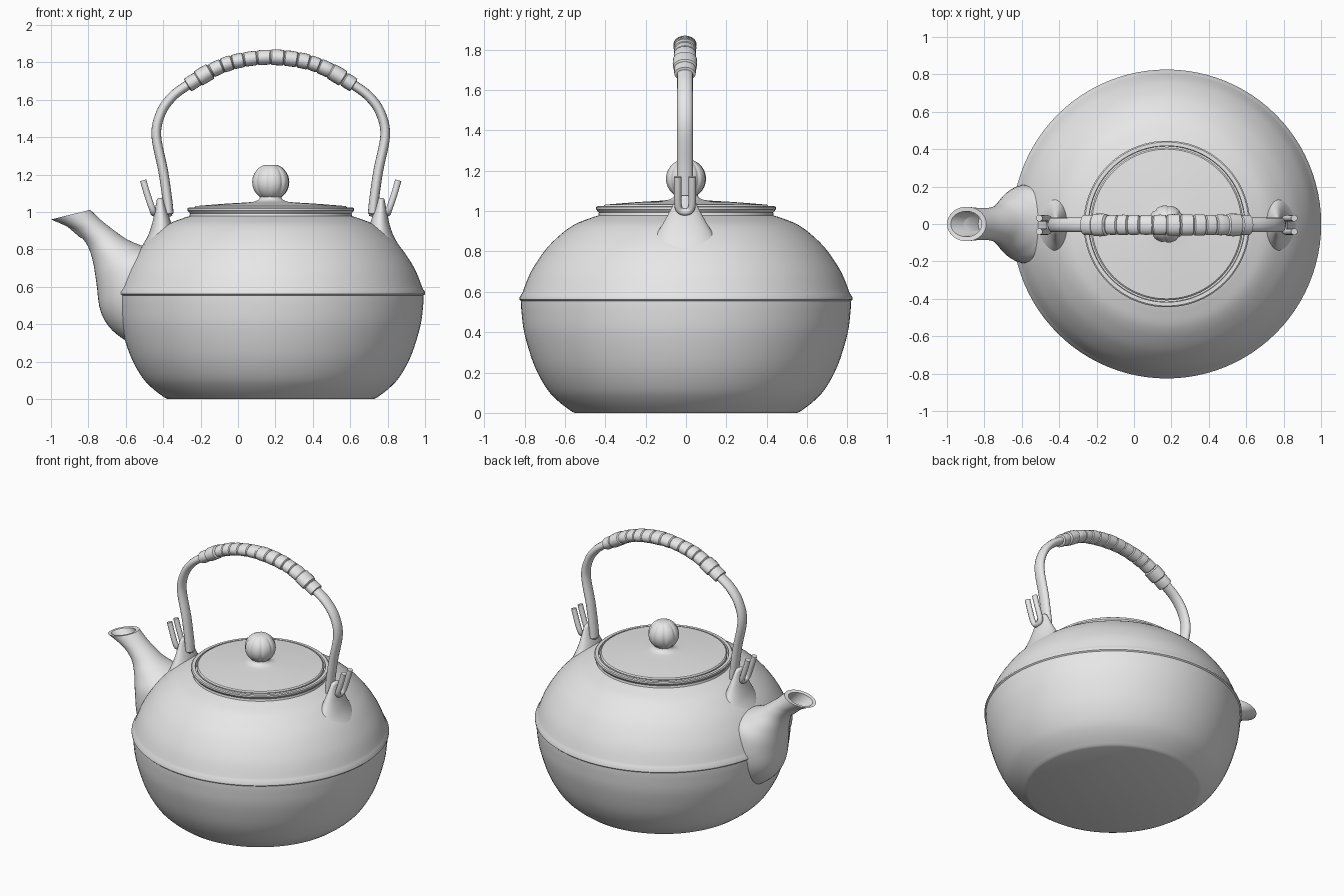
import bpy, bmesh, math, random
from mathutils import Vector

random.seed(4)
CX = 0.175          # centre of the pot body
HY = -0.005         # plane of the handle

if "Cube" in bpy.data.objects:
    bpy.data.objects.remove(bpy.data.objects["Cube"], do_unlink=True)

mat = bpy.data.materials.new("light grey")
mat.use_nodes = True
GREY = (0.8, 0.8, 0.8, 1.0)
mat.diffuse_color = GREY
for node in mat.node_tree.nodes:
    if node.type == 'BSDF_PRINCIPLED':
        node.inputs["Base Color"].default_value = GREY


def smooth_points(pts, steps):
    """Catmull-Rom interpolation through tuples of any length."""
    out = []
    n = len(pts)
    for i in range(n - 1):
        p0, p1, p2, p3 = pts[max(i - 1, 0)], pts[i], pts[i + 1], pts[min(i + 2, n - 1)]
        for k in range(steps):
            t = k / steps
            out.append(tuple(0.5 * (2 * b + (c - a) * t + (2 * a - 5 * b + 4 * c - d) * t * t
                                    + (3 * b - a - 3 * c + d) * t ** 3)
                             for a, b, c, d in zip(p0, p1, p2, p3)))
    out.append(tuple(pts[-1]))
    return out


def loft(name, rings, angle=35):
    """Skin a list of equal rings and cap both ends."""
    bm = bmesh.new()
    vs = [[bm.verts.new(p) for p in ring] for ring in rings]
    n = len(rings[0])
    for a, b in zip(vs, vs[1:]):
        for i in range(n):
            j = (i + 1) % n
            bm.faces.new((a[i], a[j], b[j], b[i]))
    bm.faces.new(vs[0])
    bm.faces.new(vs[-1])
    bmesh.ops.recalc_face_normals(bm, faces=bm.faces)
    mesh = bpy.data.meshes.new(name)
    bm.to_mesh(mesh)
    bm.free()
    mesh.materials.append(mat)
    ob = bpy.data.objects.new(name, mesh)
    bpy.context.collection.objects.link(ob)
    bpy.ops.object.select_all(action='DESELECT')
    ob.select_set(True)
    bpy.context.view_layer.objects.active = ob
    bpy.ops.object.shade_smooth_by_angle(angle=math.radians(angle))
    return ob


def angles(n):
    return [2 * math.pi * i / n for i in range(n)]


def lathe(name, profile, n=96, shape=lambda a: 1.0, angle=35):
    return loft(name, [[(CX + r * shape(a) * math.cos(a), r * shape(a) * math.sin(a), z)
                        for a in angles(n)] for r, z in profile], angle)


def tube(name, path, radii, flat=1.0, n=16, angle=35):
    """Sweep an ellipse along 3D points; flat widens it across the path."""
    pts = [Vector(p) for p in path]
    rings = []
    for i, p in enumerate(pts):
        t = (pts[min(i + 1, len(pts) - 1)] - pts[max(i - 1, 0)]).normalized()
        side = Vector((0, 1, 0)) if abs(t.y) < 0.5 else Vector((0, 0, 1))
        up = side.cross(t).normalized()
        side = t.cross(up)
        rings.append([p + up * math.cos(a) * radii[i] + side * math.sin(a) * radii[i] * flat
                      for a in angles(n)])
    return loft(name, rings, angle)


# Pot body: rounded belly, waist ridge, shoulder and lid rim
belly = smooth_points([(0.565, 0.006), (0.63, 0.055), (0.69, 0.12), (0.752, 0.235),
                       (0.80, 0.39), (0.815, 0.50), (0.818, 0.555)], 4)
shoulder = smooth_points([(0.812, 0.592), (0.768, 0.70), (0.695, 0.81), (0.62, 0.885),
                          (0.55, 0.935), (0.475, 0.965), (0.435, 0.978)], 5)
rim = [(0.432, 0.992), (0.445, 1.008), (0.445, 1.02), (0.438, 1.025),
       (0.418, 1.025), (0.416, 0.99)]
lathe("pot_body", [(0.55, 0.0)] + belly + [(0.826, 0.562), (0.826, 0.572)] + shoulder + rim)

# Lid with the flared knob neck
dome = smooth_points([(0.40, 1.032), (0.25, 1.044), (0.12, 1.052), (0.085, 1.057),
                      (0.062, 1.07), (0.055, 1.095)], 4)
lathe("lid", [(0.408, 0.985), (0.408, 1.025)] + dome)

# Lobed knob
knob = [(0.1 * math.sin(t), 1.16 - 0.098 * math.cos(t))
        for t in [math.pi * (0.12 + 0.76 * i / 16) for i in range(17)]]
lathe("lid_knob", knob, 96,
      lambda a: 1 - 0.09 * (1 - abs(math.sin(4 * a + 0.4))) ** 3, 50)


# Spout: slanted ellipses given by (outer x, z, inner x, z, half width)
def slanted_ring(s):
    a, b, hw = Vector((s[0], 0, s[1])), Vector((s[2], 0, s[3])), s[4]
    return [(a + b) / 2 + (a - b) / 2 * math.cos(t) + Vector((0, hw * math.sin(t), 0))
            for t in angles(40)]


bore = [(-0.84, 0.86, -0.69, 0.87, 0.055), (-0.91, 0.92, -0.76, 0.94, 0.06),
        (-0.98, 0.963, -0.815, 1.003, 0.068)]
skin = smooth_points([(-1.0, 0.96, -0.79, 1.012, 0.092), (-0.93, 0.93, -0.73, 0.955, 0.086),
                      (-0.87, 0.895, -0.66, 0.90, 0.087), (-0.81, 0.83, -0.59, 0.852, 0.105),
                      (-0.777, 0.74, -0.50, 0.815, 0.15), (-0.757, 0.62, -0.42, 0.79, 0.20),
                      (-0.735, 0.47, -0.40, 0.70, 0.21), (-0.67, 0.365, -0.40, 0.60, 0.19),
                      (-0.55, 0.28, -0.38, 0.50, 0.15)], 5)
loft("spout", [slanted_ring(s) for s in bore + skin])

# Handle wire: half outline mirrored around the pot axis
half = [(0.545, 0.985), (0.552, 1.06), (0.575, 1.22), (0.612, 1.41), (0.587, 1.53),
        (0.528, 1.615), (0.445, 1.678), (0.298, 1.765), (0.165, 1.81), (0.0, 1.828)]
outline = half + [(-u, z) for u, z in half[-2::-1]]
wire = [(CX - u, HY, z) for u, z in smooth_points(outline, 6)]
tube("handle_wire", wire, [0.016] + [0.026] * (len(wire) - 2) + [0.016], 1.5)

# Wrapped grip made of narrow bands
grip_pts = smooth_points([p for p in outline if abs(p[0]) < 0.45], 24)
BANDS = 14
path, radii = [], []
for b in range(BANDS):
    r = 0.044 if b in (1, BANDS - 2) else 0.038 + random.random() * 0.004
    for f, rr in ((0.0, r - 0.006), (0.08, r), (0.5, r + 0.001), (0.92, r)):
        k = (b + f) / BANDS * (len(grip_pts) - 1)
        i = min(int(k), len(grip_pts) - 2)
        u, z = Vector(grip_pts[i]).lerp(Vector(grip_pts[i + 1]), k - i)
        path.append((CX - u, HY, z))
        radii.append(rr)
path.append((CX - grip_pts[-1][0], HY, grip_pts[-1][1]))
radii.append(0.032)
tube("handle_grip", path, radii, 1.35, 20, 25)

# Ears, hooks and prongs on both sides; u is the distance from the pot axis
ear = smooth_points([(0.80, 0.50, 0.70, 0.175), (0.87, 0.515, 0.658, 0.15),
                     (0.94, 0.532, 0.634, 0.108), (1.0, 0.552, 0.622, 0.075),
                     (1.05, 0.568, 0.612, 0.05), (1.068, 0.573, 0.608, 0.036),
                     (1.076, 0.582, 0.60, 0.015)], 4)
for side, label in ((-1, "right"), (1, "left")):
    loft("ear_" + label,
         [[(CX + side * ((u0 + u1) / 2 + (u1 - u0) / 2 * math.cos(a)), HY + hy * math.sin(a), z)
           for a in angles(32)] for z, u0, u1, hy in ear], 60)

    # Short link passing through the ear
    link = [(CX + side * u, HY, z) for u, z in ((0.53, 0.998), (0.56, 0.99), (0.60, 0.99), (0.63, 1.0))]
    tube("hook_" + label, link, [0.018, 0.022, 0.022, 0.016], 1.3)

    # Forked prong bent from one piece of wire
    fork = [(0.682, 0.036, 1.17), (0.665, 0.036, 1.11), (0.642, 0.036, 1.04), (0.631, 0.03, 1.01),
            (0.627, 0.014, 0.997)]
    fork += [(u, -y, z) for u, y, z in fork[::-1]]
    curve = bpy.data.curves.new("prong_" + label, 'CURVE')
    curve.dimensions = '3D'
    curve.bevel_depth = 0.018
    curve.bevel_resolution = 3
    curve.use_fill_caps = True
    spline = curve.splines.new('POLY')
    pts = smooth_points(fork, 3)
    spline.points.add(len(pts) - 1)
    for sp, (u, y, z) in zip(spline.points, pts):
        sp.co = (CX + side * u, HY + y, z, 1)
    spline.use_smooth = True
    curve.materials.append(mat)
    prong = bpy.data.objects.new("prong_" + label, curve)
    bpy.context.collection.objects.link(prong)
    bpy.ops.object.select_all(action='DESELECT')
    prong.select_set(True)
    bpy.context.view_layer.objects.active = prong
    bpy.ops.object.convert(target='MESH')
